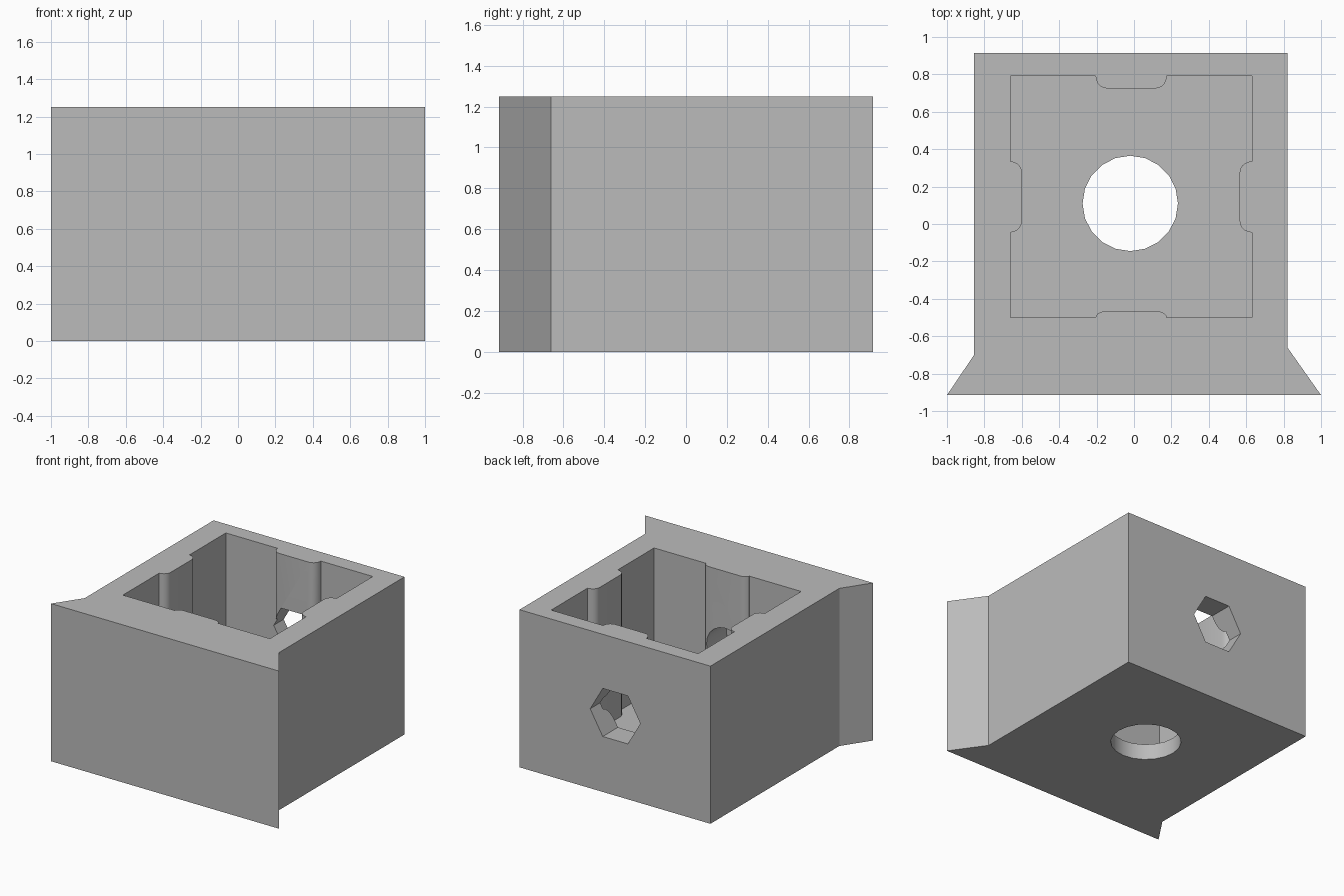
import bpy, bmesh, math
from mathutils import Matrix, Vector

cube = bpy.data.objects.get("Cube")
if cube:
    bpy.data.objects.remove(cube, do_unlink=True)

HEIGHT, FLOOR = 1.25, 0.125
CX, CY, HOLE_Z = -0.015, 0.145, 0.63

grey = bpy.data.materials.new("plain grey")
grey.use_nodes = True
grey.diffuse_color = (0.5, 0.5, 0.5, 1)
grey.node_tree.nodes["Principled BSDF"].inputs["Base Color"].default_value = (0.5, 0.5, 0.5, 1)


def finish(bm, name):
    bmesh.ops.recalc_face_normals(bm, faces=bm.faces[:])
    mesh = bpy.data.meshes.new(name)
    bm.to_mesh(mesh)
    bm.free()
    mesh.materials.append(grey)
    obj = bpy.data.objects.new(name, mesh)
    bpy.context.collection.objects.link(obj)
    return obj


def prism(name, points, z0, z1):
    """Extrude a plan outline from z0 to z1."""
    bm = bmesh.new()
    face = bm.faces.new([bm.verts.new((p[0], p[1], z0)) for p in points])
    side = bmesh.ops.extrude_face_region(bm, geom=[face])["geom"]
    top = [v for v in side if isinstance(v, bmesh.types.BMVert)]
    bmesh.ops.translate(bm, vec=(0, 0, z1 - z0), verts=top)
    return finish(bm, name)


def bore(name, sides, radius, depth, centre, along_y):
    bm = bmesh.new()
    bmesh.ops.create_cone(bm, cap_ends=True, segments=sides, radius1=radius,
                          radius2=radius, depth=depth)
    if along_y:
        bmesh.ops.rotate(bm, verts=bm.verts, matrix=Matrix.Rotation(math.pi / 2, 3, "X"))
    # Put a corner of the outline on the x axis
    v = max(bm.verts, key=lambda p: p.co.x)
    angle = math.atan2(v.co.z if along_y else v.co.y, v.co.x)
    axis, sign = ("Y", 1) if along_y else ("Z", -1)
    bmesh.ops.rotate(bm, verts=bm.verts, matrix=Matrix.Rotation(sign * angle, 3, axis))
    bmesh.ops.translate(bm, verts=bm.verts, vec=centre)
    return finish(bm, name)


def wall_with_rib(start, end, middle, rise):
    """Wall line from start to end with a round-shouldered rib rising to its left."""
    start, end = Vector(start), Vector(end)
    along = (end - start).normalized()
    inward = Vector((-along.y, along.x))
    centre = start + along * (Vector(middle) - start).dot(along)
    half, shoulder, steps = 0.19, 0.06, 5
    arc = [math.pi / 2 * i / steps for i in range(steps + 1)]
    up = [(-half + shoulder * (1 - math.cos(a)), rise * math.sin(a)) for a in arc]
    down = [(-s, h) for s, h in reversed(up)]
    return [start] + [centre + along * s + inward * h for s, h in up + down]


# Housing body with a flared front
housing = prism("housing", [(-1, -0.915), (1, -0.915), (0.82, -0.66), (0.82, 0.915),
                            (-0.855, 0.915), (-0.855, -0.70)], 0, HEIGHT)

# Open cavity with a rib on each wall
corners = [(-0.66, -0.5), (0.63, -0.5), (0.63, 0.79), (-0.66, 0.79)]
outline = []
for i, rise in enumerate((0.035, 0.065, 0.065, 0.06)):
    outline += wall_with_rib(corners[i], corners[(i + 1) % 4], (CX, CY), rise)

cutters = [
    prism("cavity_cutter", outline, FLOOR, HEIGHT + 0.2),
    bore("floor_hole_cutter", 20, 0.255, 0.6, (-0.02, 0.11, 0), False),
    bore("back_hex_cutter", 6, 0.22, 0.6, (-0.02, 0.9, HOLE_Z), True),
    bore("front_pocket_cutter", 20, 0.17, 0.4, (-0.02, -0.52, HOLE_Z), True),
]

bpy.context.view_layer.objects.active = housing
for cutter in cutters:
    cutter.hide_render = True
    mod = housing.modifiers.new(cutter.name, "BOOLEAN")
    mod.operation = "DIFFERENCE"
    mod.solver = "EXACT"
    mod.object = cutter
    bpy.ops.object.modifier_apply(modifier=mod.name)
    bpy.data.objects.remove(cutter, do_unlink=True)

# Smooth the round bores and rib shoulders only
bpy.ops.object.select_all(action="DESELECT")
housing.select_set(True)
bpy.ops.object.shade_smooth_by_angle(angle=math.radians(25))
